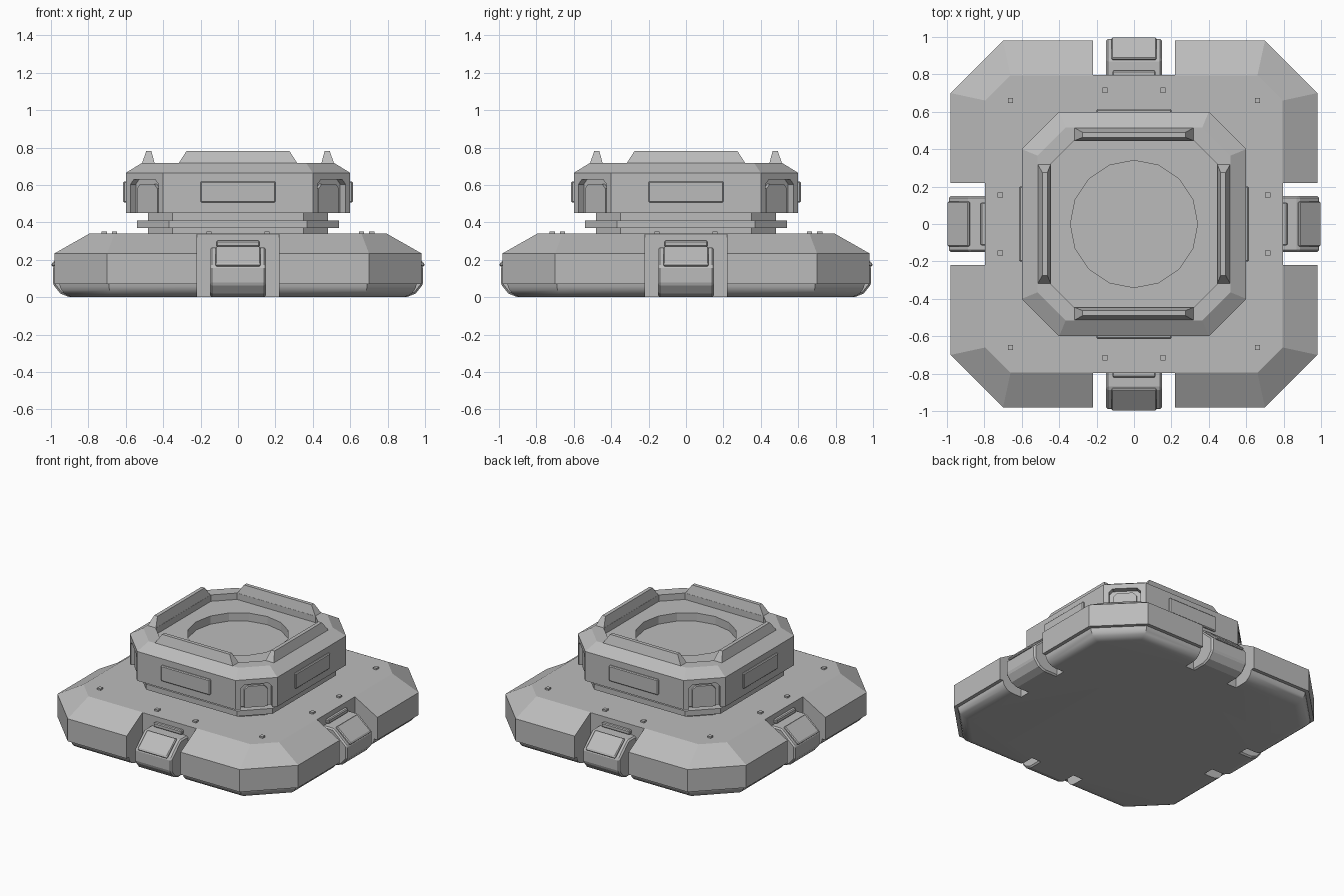
import bpy, bmesh, math
from mathutils import Matrix

if "Cube" in bpy.data.objects:
    bpy.data.objects.remove(bpy.data.objects["Cube"])

GREY = (0.50, 0.50, 0.50, 1)
mat = bpy.data.materials.new("plain_grey")
mat.use_nodes = True
mat.diffuse_color = GREY
mat.node_tree.nodes["Principled BSDF"].inputs["Base Color"].default_value = GREY

SIDES = ["front", "left", "back", "right"]


def finish(name, bm):
    bmesh.ops.recalc_face_normals(bm, faces=bm.faces)
    mesh = bpy.data.meshes.new(name)
    bm.to_mesh(mesh)
    bm.free()
    mesh.materials.append(mat)
    ob = bpy.data.objects.new(name, mesh)
    bpy.context.collection.objects.link(ob)
    return ob


def loft(name, rings):
    """Closed solid through a list of vertex-coordinate rings."""
    bm = bmesh.new()
    loops = [[bm.verts.new(p) for p in ring] for ring in rings]
    for a, b in zip(loops, loops[1:]):
        for i in range(len(a)):
            j = (i + 1) % len(a)
            bm.faces.new((a[i], a[j], b[j], b[i]))
    bm.faces.new(loops[0])
    bm.faces.new(loops[-1])
    return finish(name, bm)


def octagon(half, corner, z):
    h, c = half, corner
    return [(x, y, z) for x, y in ((c, -h), (h, -c), (h, c), (c, h),
                                   (-c, h), (-h, c), (-h, -c), (-c, -h))]


def octagon_stack(name, rings):
    return loft(name, [octagon(*r) for r in rings])


def rect(x, y0, y1, z):
    return [(-x, y0, z), (x, y0, z), (x, y1, z), (-x, y1, z)]


def box(name, x, y0, y1, z0, z1):
    return loft(name, [rect(x, y0, y1, z0), rect(x, y0, y1, z1)])


def bevel(ob, width, segments=1):
    m = ob.modifiers.new("bevel", "BEVEL")
    m.width, m.segments, m.limit_method = width, segments, "ANGLE"
    return ob


def around(ob, start=0.0):
    """Repeat a part on all four sides."""
    base = ob.name
    parts = [ob]
    for k in range(1, 4):
        copy = ob.copy()
        bpy.context.collection.objects.link(copy)
        parts.append(copy)
    for k, part in enumerate(parts):
        part.name = SIDES[k] + "_" + base
        part.rotation_euler.z = start + k * math.pi / 2
    return parts


def cut(target, cutters):
    """Subtract the cutters, then discard them."""
    for c in cutters:
        c.hide_render = True
        m = target.modifiers.new("cut", "BOOLEAN")
        m.operation, m.solver, m.object = "DIFFERENCE", "EXACT", c
    bpy.context.view_layer.update()
    mesh = bpy.data.meshes.new_from_object(
        target.evaluated_get(bpy.context.evaluated_depsgraph_get()))
    target.modifiers.clear()
    target.data = mesh
    for c in cutters:
        bpy.data.objects.remove(c)


# Base: armoured skirt with sloped top, and a rounded pan underneath
skirt = octagon_stack("base_skirt", [(0.98, 0.70, 0.07), (0.98, 0.70, 0.235),
                                     (0.795, 0.66, 0.34)])
arc = [i * math.pi / 12 for i in range(7)]
pan = octagon_stack("base_pan", [(0.87 + 0.085 * math.sin(a), 0.67 + 0.02 * math.sin(a),
                                  0.075 * (1 - math.cos(a))) for a in arc])
for part in (skirt, pan):
    cut(part, around(box("notch", 0.22, -1.2, -0.797, -0.1, 0.5)))
bpy.context.view_layer.objects.active = pan
pan.select_set(True)
bpy.ops.object.shade_smooth_by_angle(angle=math.radians(30))
pan.select_set(False)

# Side modules that sit in the notches
outline = [(-0.78, 0), (-0.90, 0), (-0.95, 0.02), (-0.99, 0.07), (-0.99, 0.165),
           (-0.88, 0.265), (-0.78, 0.265)]
module = loft("side_module", [[(x, y, z) for y, z in outline] for x in (-0.15, 0.15)])
around(bevel(module, 0.01))

# Sloped cover plate and vent bar on each module
cover = [(-0.94, 0.165), (-0.998, 0.165), (-0.998, 0.18), (-0.885, 0.275), (-0.86, 0.24)]
plate = loft("module_cover", [[(x, y, z) for y, z in cover] for x in (-0.12, 0.12)])
around(bevel(plate, 0.006))
around(bevel(box("module_vent", 0.115, -0.82, -0.78, 0.27, 0.302), 0.006))

# Small studs on the deck
stud_x = 0.155
for sign, label in ((-1, "deck_stud_a"), (1, "deck_stud_b")):
    stud = box(label, 0.014, -0.014, 0.014, 0.33, 0.352)
    stud.data.transform(Matrix.Translation((sign * stud_x, -0.715, 0)))
    around(stud)
corner_stud = box("corner_stud", 0.014, -0.014, 0.014, 0.33, 0.352)
corner_stud.data.transform(Matrix.Translation((0.66, -0.66, 0)))
around(corner_stud)

# Neck with a projecting ring
octagon_stack("neck", [(0.48, 0.35, 0.33), (0.48, 0.35, 0.46)])
octagon_stack("neck_ring", [(0.54, 0.37, 0.37), (0.54, 0.37, 0.41)])

# Upper block with a sunken floor and a round well
block = octagon_stack("upper_block", [(0.60, 0.40, 0.45), (0.60, 0.40, 0.665),
                                      (0.515, 0.365, 0.717), (0.445, 0.32, 0.717),
                                      (0.445, 0.32, 0.67)])
circle = [(0.34 * math.cos(i * math.pi / 8), 0.34 * math.sin(i * math.pi / 8)) for i in range(16)]
well = loft("well", [[(x, y, z) for x, y in circle] for z in (0.61, 0.9)])


def doorway(name, w, top, y0, y1):
    pts = [(-w, 0.45), (-w, top - 0.025), (0.025 - w, top),
           (w - 0.025, top), (w, top - 0.025), (w, 0.45)]
    return loft(name, [[(x, y, z) for x, z in pts] for y in (y0, y1)])


opening = doorway("opening", 0.106, 0.63, -0.8, -0.667)
opening.data.transform(Matrix.Translation((0, 0, -0.001)))
cut(block, [well] + around(opening, math.pi / 4))

# Corner doors inside the recesses
around(doorway("corner_door", 0.078, 0.605, -0.687, -0.66), math.pi / 4)

# Flat panels on the four main faces
around(bevel(box("side_panel", 0.20, -0.614, -0.59, 0.506, 0.62), 0.006))

# Tapered parapets on the rim
around(loft("parapet", [rect(0.32, -0.515, -0.445, 0.712),
                        rect(0.275, -0.49, -0.463, 0.782)]))
